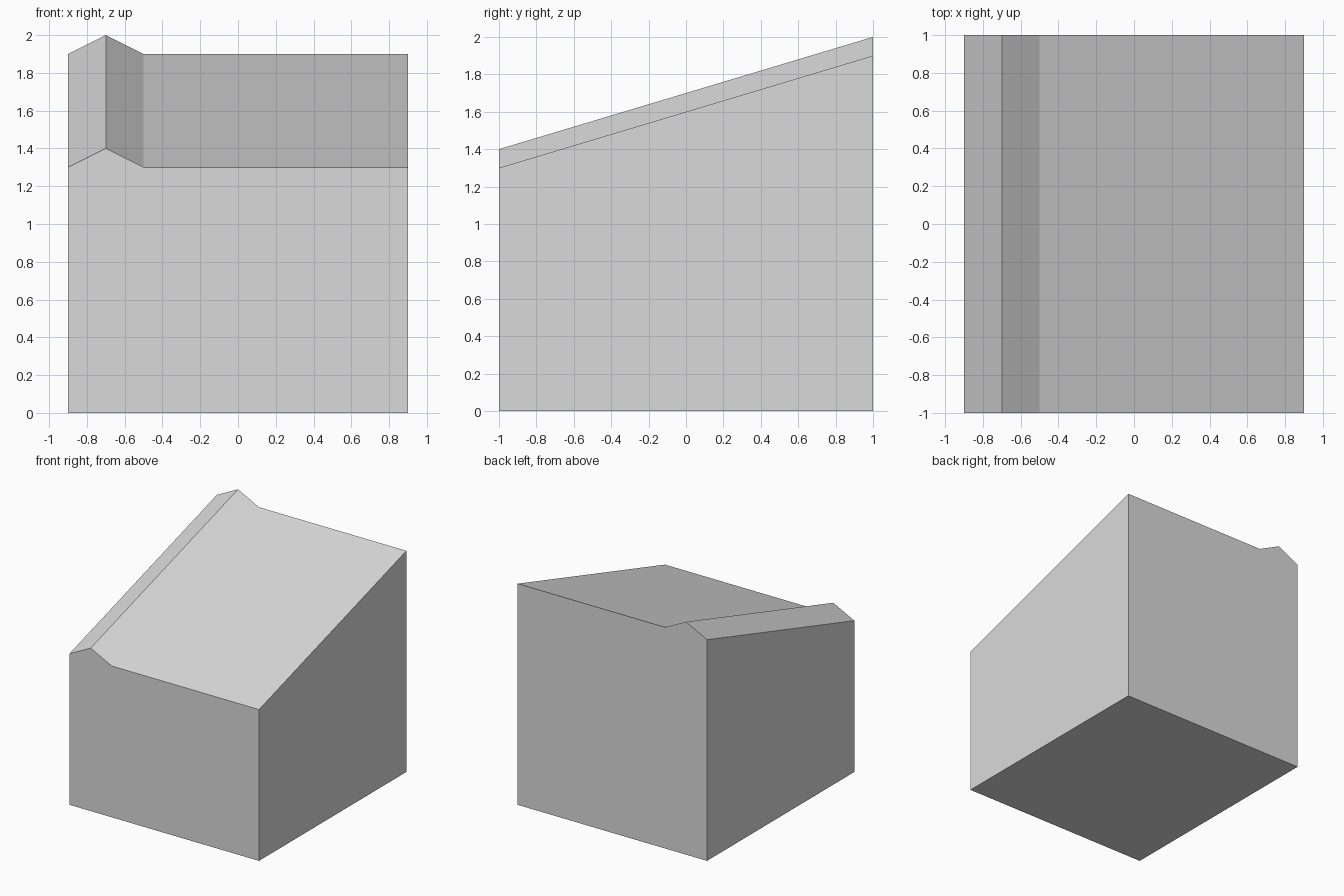
import bpy
import bmesh

cube = bpy.data.objects.get("Cube")
if cube:
    bpy.data.objects.remove(cube, do_unlink=True)

# Plain grey material
grey = bpy.data.materials.new("light grey")
grey.use_nodes = True
colour = (0.7, 0.7, 0.7, 1)
grey.diffuse_color = colour
grey.node_tree.nodes["Principled BSDF"].inputs["Base Color"].default_value = colour

# Front outline with a raised ridge beside one edge
outline = [(-0.9, 0), (0.9, 0), (0.9, 1.3), (-0.5, 1.3), (-0.7, 1.4), (-0.9, 1.3)]
depth, rise = 2, 0.6

bm = bmesh.new()
front = bm.faces.new([bm.verts.new((x, -depth / 2, z)) for x, z in outline])

# Extrude to the back, lifting the top into a slope
result = bmesh.ops.extrude_face_region(bm, geom=[front], use_keep_orig=True)
for v in result["geom"]:
    if isinstance(v, bmesh.types.BMVert):
        v.co.y += depth
        if v.co.z > 0:
            v.co.z += rise
bmesh.ops.recalc_face_normals(bm, faces=bm.faces)

mesh = bpy.data.meshes.new("sloped_block")
bm.to_mesh(mesh)
bm.free()
mesh.materials.append(grey)
block = bpy.data.objects.new("sloped_block", mesh)
bpy.context.collection.objects.link(block)
